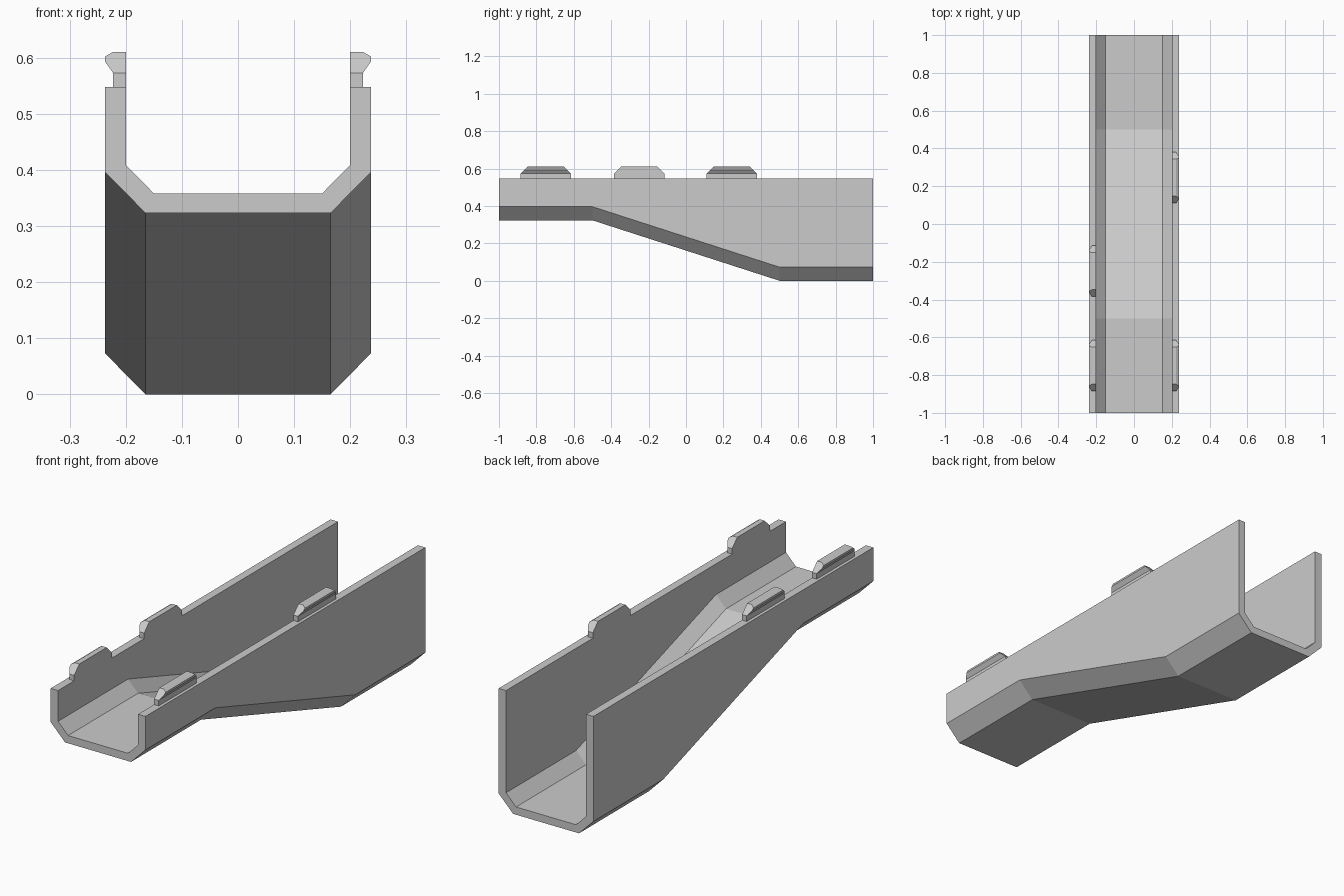
import bpy, bmesh

cube = bpy.data.objects.get("Cube")
if cube:
    bpy.data.objects.remove(cube, do_unlink=True)

grey = bpy.data.materials.new("light grey")
grey.use_nodes = True
colour = (0.6, 0.6, 0.6, 1)
grey.diffuse_color = colour
grey.node_tree.nodes["Principled BSDF"].inputs["Base Color"].default_value = colour

TOP = 0.548      # rim height
OUT, IN = 0.237, 0.2   # outer and inner wall faces


def finish(name, bm):
    bmesh.ops.recalc_face_normals(bm, faces=bm.faces)
    mesh = bpy.data.meshes.new(name)
    bm.to_mesh(mesh)
    bm.free()
    mesh.materials.append(grey)
    obj = bpy.data.objects.new(name, mesh)
    bpy.context.collection.objects.link(obj)
    return obj


def loft(bm, rings):
    """Join successive vertex rings with quads."""
    for a, b in zip(rings, rings[1:]):
        n = len(a)
        for i in range(n):
            j = (i + 1) % n
            bm.faces.new((a[i], a[j], b[j], b[i]))


# Channel: U section with chamfered corners, floor sloping down to the back
def channel_section(base):
    outer = [(OUT, TOP), (OUT, base + 0.073), (0.165, base)]
    inner = [(IN, TOP), (IN, base + 0.086), (0.15, base + 0.035)]
    mirror = lambda pts: [(-x, z) for x, z in reversed(pts)]
    return outer + mirror(outer) + inner_loop(inner, mirror)


def inner_loop(inner, mirror):
    return [(-x, z) for x, z in inner] + list(reversed(inner))


bm = bmesh.new()
rings = []
for y, base in [(-1, 0.323), (-0.5, 0.323), (0.5, 0), (1, 0)]:
    rings.append([bm.verts.new((x, y, z)) for x, z in channel_section(base)])
loft(bm, rings)
# End caps as quads between the outer and inner outlines
for ring in (rings[0], rings[-1]):
    for i in range(5):
        bm.faces.new((ring[i], ring[i + 1], ring[10 - i], ring[11 - i]))
bmesh.ops.dissolve_limit(bm, angle_limit=0.001, verts=bm.verts, edges=bm.edges)
finish("channel", bm)


# Snap tabs: narrow neck with a hooked head and sloping ends
NECK = 0.573
TAB_SECTION = [(IN, TOP), (0.223, TOP), (0.223, NECK), (OUT, 0.593),
               (OUT, 0.602), (0.223, 0.61), (IN, 0.61), (IN, NECK)]


def snap_tab(name, side, centre):
    bm = bmesh.new()
    rings = []
    for end in (-1, 1):
        rings.append([bm.verts.new((side * x, centre + end * (0.135 - max(0, z - NECK)), z))
                      for x, z in TAB_SECTION])
    loft(bm, rings)
    for r in rings:
        bm.faces.new((r[0], r[1], r[2], r[7]))
        bm.faces.new(r[2:])
    finish(name, bm)


for name, side, centre in [("front_left_tab", 1, -0.75), ("back_left_tab", 1, 0.245),
                           ("front_right_tab", -1, -0.75), ("middle_right_tab", -1, -0.25)]:
    snap_tab(name, side, centre)
